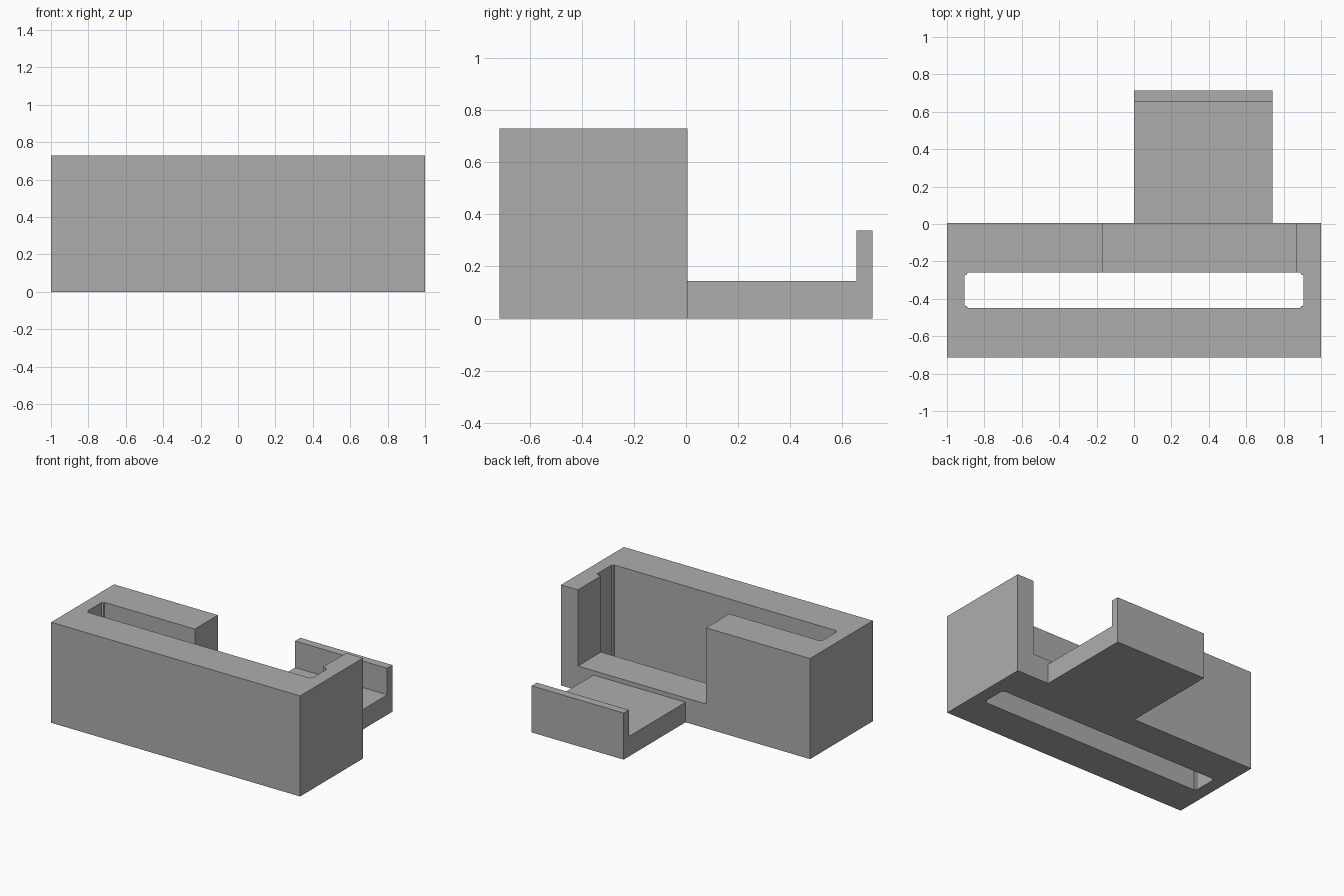
import bpy
import bmesh
from mathutils import Vector

if "Cube" in bpy.data.objects:
    bpy.data.objects.remove(bpy.data.objects["Cube"], do_unlink=True)

grey = bpy.data.materials.new("plain grey")
grey.use_nodes = True
colour = (0.42, 0.42, 0.42, 1)
grey.diffuse_color = colour
grey.node_tree.nodes["Principled BSDF"].inputs["Base Color"].default_value = colour


def prism(name, outline, direction):
    """Closed flat-faced solid: an outline swept along a direction."""
    bm = bmesh.new()
    face = bm.faces.new([bm.verts.new(p) for p in outline])
    swept = bmesh.ops.extrude_face_region(bm, geom=[face], use_keep_orig=True)
    verts = [g for g in swept["geom"] if isinstance(g, bmesh.types.BMVert)]
    bmesh.ops.translate(bm, verts=verts, vec=Vector(direction))
    bmesh.ops.recalc_face_normals(bm, faces=bm.faces)
    mesh = bpy.data.meshes.new(name)
    bm.to_mesh(mesh)
    bm.free()
    mesh.materials.append(grey)
    obj = bpy.data.objects.new(name, mesh)
    bpy.context.collection.objects.link(obj)
    return obj


def box(name, x0, x1, y0, y1, z0, z1):
    outline = [(x0, y0, z0), (x1, y0, z0), (x1, y1, z0), (x0, y1, z0)]
    return prism(name, outline, (0, 0, z1 - z0))


def cut(target, cutter):
    mod = target.modifiers.new(cutter.name, "BOOLEAN")
    mod.operation = "DIFFERENCE"
    mod.solver = "EXACT"
    mod.object = cutter
    bpy.context.view_layer.objects.active = target
    bpy.ops.object.modifier_apply(modifier=mod.name)
    bpy.data.objects.remove(cutter, do_unlink=True)


BACK = 0.005

# Main block
body = box("body", -1, 1, -0.715, BACK, 0, 0.73)

# Long slot through the block, with small stepped corners
mid_y = -0.355
corner = [(0.905, 0.082), (0.893, 0.085), (0.89, 0.095)]
half = corner + [(-x, y) for x, y in reversed(corner)]
ring = half + [(-x, -y) for x, y in half]
cut(body, prism("slot_cutter", [(x, mid_y + y, -0.1) for x, y in ring], (0, 0, 1)))

# Opening in the back wall
cut(body, box("opening_cutter", -0.165, 0.865, mid_y, 0.1, 0.177, 0.9))

# Rear tray with an upright lip
profile = [(BACK, 0), (0.715, 0), (0.715, 0.338), (0.655, 0.338),
           (0.655, 0.145), (BACK, 0.145)]
prism("rear_tray", [(0, y, z) for y, z in profile], (0.74, 0, 0))
